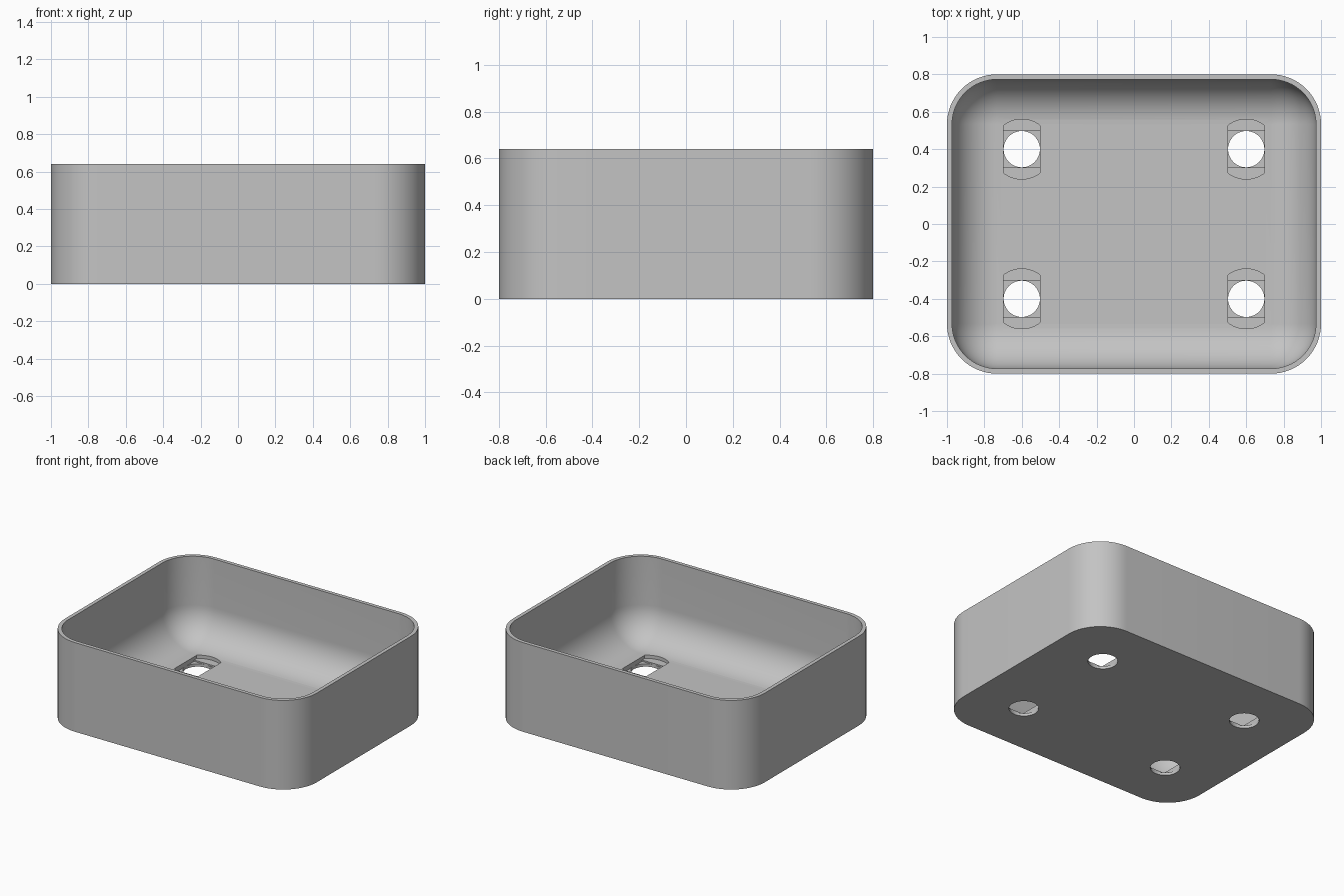
import bpy, bmesh
from math import sin, cos, pi, asin

cube = bpy.data.objects.get("Cube")
if cube:
    bpy.data.objects.remove(cube, do_unlink=True)

LENGTH, DEPTH, HEIGHT = 2.0, 1.6, 0.64
CORNER, WALL, FLOOR = 0.267, 0.027, 0.053
HOLE, POCKET = 0.097, 0.16
ARC = 16

grey = bpy.data.materials.new("plain grey")
grey.use_nodes = True
grey.diffuse_color = (0.55, 0.55, 0.55, 1)
grey.node_tree.nodes["Principled BSDF"].inputs["Base Color"].default_value = grey.diffuse_color


def make_object(name, bm):
    bmesh.ops.remove_doubles(bm, verts=bm.verts, dist=1e-5)
    bmesh.ops.recalc_face_normals(bm, faces=bm.faces)
    mesh = bpy.data.meshes.new(name)
    bm.to_mesh(mesh)
    bm.free()
    obj = bpy.data.objects.new(name, mesh)
    bpy.context.collection.objects.link(obj)
    return obj


def rounded_ring(bm, inset, z):
    """Rounded rectangle whose corner radius shrinks with the inset."""
    r = CORNER - inset
    ring = []
    for k, (sx, sy) in enumerate([(1, 1), (-1, 1), (-1, -1), (1, -1)]):
        cx, cy = sx * (LENGTH / 2 - CORNER), sy * (DEPTH / 2 - CORNER)
        for i in range(ARC + 1):
            a = (k + i / ARC) * pi / 2
            ring.append(bm.verts.new((cx + r * cos(a), cy + r * sin(a), z)))
    return ring


def loft(bm, rings):
    for low, high in zip(rings, rings[1:]):
        for i in range(len(low)):
            j = (i + 1) % len(low)
            bm.faces.new((low[i], low[j], high[j], high[i]))
    bm.faces.new(rings[0])
    bm.faces.new(rings[-1])


# Tray: outer wall, rim, inner wall and a rounded transition to the floor
bm = bmesh.new()
fillet = CORNER - WALL - 0.002
profile = [(0, 0), (0, HEIGHT), (WALL, HEIGHT)]
for i in range(ARC + 1):
    a = i / ARC * pi / 2
    profile.append((WALL + fillet * (1 - cos(a)), FLOOR + fillet * (1 - sin(a))))
loft(bm, [rounded_ring(bm, inset, z) for inset, z in profile])
tray = make_object("tray", bm)
tray.data.materials.append(grey)


def circle(radius, n=48):
    return [(radius * cos(2 * pi * i / n), radius * sin(2 * pi * i / n)) for i in range(n)]


def clipped_circle():
    """Pocket outline: a circle trimmed to the width of the hole."""
    half = asin(HOLE / POCKET)
    angles = [base - half + 2 * half * i / ARC for base in (pi / 2, -pi / 2) for i in range(ARC + 1)]
    return [(POCKET * cos(a), POCKET * sin(a)) for a in angles]


def cut(name, outline, bottom, top):
    """Remove the outline from the tray at the four hole positions."""
    bm = bmesh.new()
    for cx in (-0.6, 0.6):
        for cy in (-0.4, 0.4):
            loft(bm, [[bm.verts.new((cx + x, cy + y, z)) for x, y in outline] for z in (bottom, top)])
    cutter = make_object(name, bm)
    cutter.hide_render = True
    mod = tray.modifiers.new(name, 'BOOLEAN')
    mod.operation, mod.solver, mod.object = 'DIFFERENCE', 'EXACT', cutter
    bpy.ops.object.modifier_apply(modifier=mod.name)
    bpy.data.objects.remove(cutter, do_unlink=True)


bpy.ops.object.select_all(action='DESELECT')
tray.select_set(True)
bpy.context.view_layer.objects.active = tray

# Stepped fixing holes: round hole, square step, long pocket
square = [(HOLE, HOLE), (-HOLE, HOLE), (-HOLE, -HOLE), (HOLE, -HOLE)]
cut("round_hole", circle(HOLE), -0.1, 0.3)
cut("square_step", square, 0.02, 0.3)
cut("long_pocket", clipped_circle(), 0.03, 0.3)

bpy.ops.object.shade_smooth_by_angle(angle=pi / 6)
